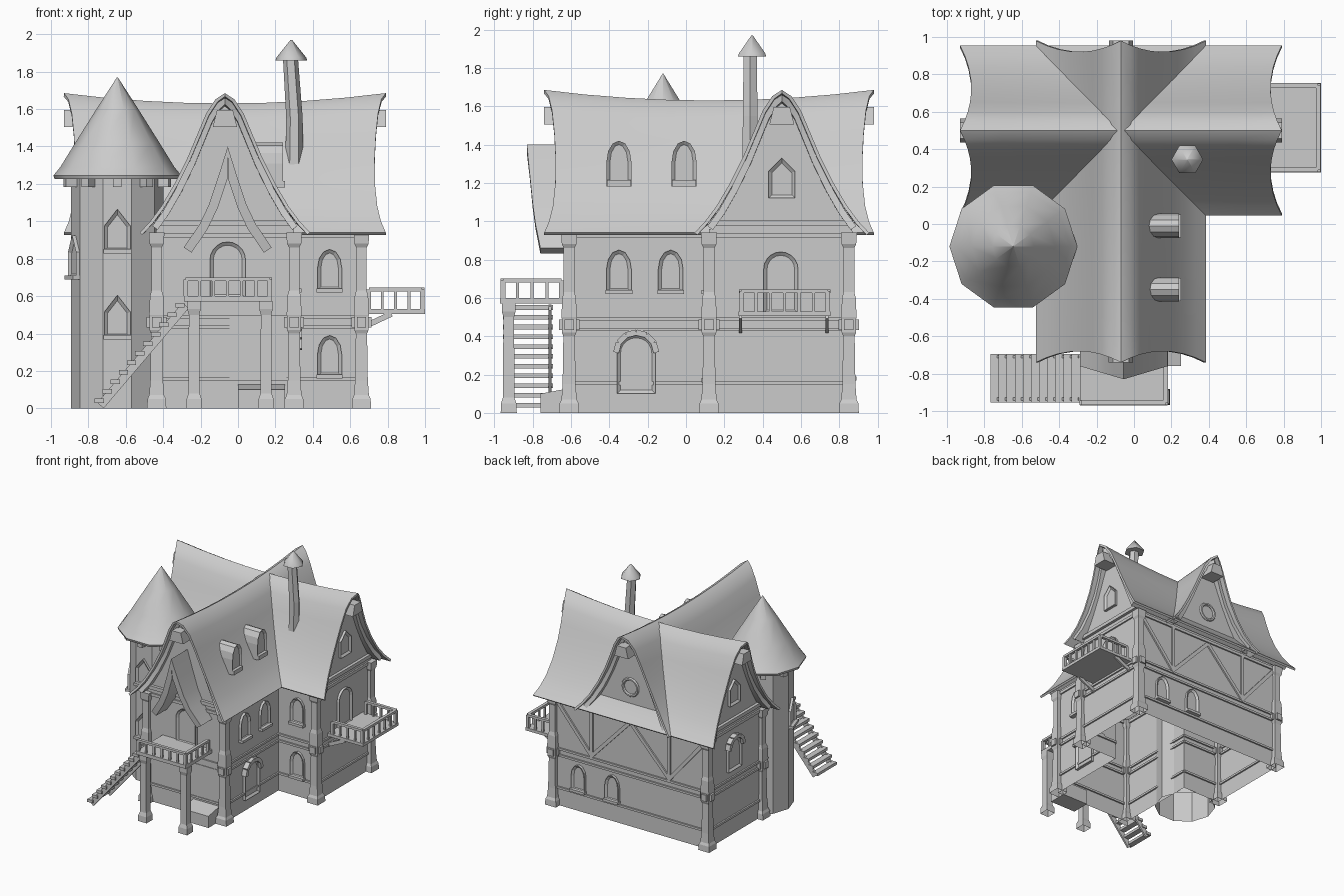
import bpy, bmesh
from math import pi, sin, cos, radians, sqrt
from mathutils import Matrix, Vector

cube = bpy.data.objects.get("Cube")
if cube:
    bpy.data.objects.remove(cube, do_unlink=True)

grey = bpy.data.materials.new("plain_grey")
grey.use_nodes = True
grey.diffuse_color = (0.6, 0.6, 0.6, 1)
grey.node_tree.nodes["Principled BSDF"].inputs["Base Color"].default_value = (0.6, 0.6, 0.6, 1)

# Wall planes
LEFT, WING_L, WING_R, RIGHT = -.80, -.435, .30, .66
FRONT, INNER, BACK = -.61, .12, .85


def finish(name, bm, matrix=None, normals=True):
    if matrix:
        bm.transform(matrix)
    if normals:
        bmesh.ops.recalc_face_normals(bm, faces=bm.faces)
    mesh = bpy.data.meshes.new(name)
    bm.to_mesh(mesh)
    bm.free()
    mesh.materials.append(grey)
    obj = bpy.data.objects.new(name, mesh)
    bpy.context.collection.objects.link(obj)
    return obj


def smooth(obj, angle=35):
    bpy.ops.object.select_all(action='DESELECT')
    obj.select_set(True)
    bpy.context.view_layer.objects.active = obj
    for mod in list(obj.modifiers):
        bpy.ops.object.modifier_apply(modifier=mod.name)
    bpy.ops.object.shade_smooth_by_angle(angle=radians(angle))


def beam(name, p, q, width, height):
    """Rectangular bar from p to q."""
    p, q = Vector(p), Vector(q)
    d = q - p
    bm = bmesh.new()
    bmesh.ops.create_cube(bm, size=1)
    rot = d.to_track_quat('X', 'Z').to_matrix().to_4x4()
    size = Matrix.Diagonal((d.length, width, height, 1))
    return finish(name, bm, Matrix.Translation((p + q) / 2) @ rot @ size)


def box(name, x0, x1, y0, y1, z0, z1):
    ym, zm = (y0 + y1) / 2, (z0 + z1) / 2
    return beam(name, (x0, ym, zm), (x1, ym, zm), y1 - y0, z1 - z0)


def loft(name, sections, sides, x, y, turn=0, bottom=True):
    """Stack of regular polygons given as (z, radius, x shift)."""
    bm = bmesh.new()
    rings = []
    for z, r, *shift in sections:
        sx = shift[0] if shift else 0
        rings.append([bm.verts.new((x + sx + r * cos(turn + 2 * pi * k / sides),
                                    y + r * sin(turn + 2 * pi * k / sides), z)) for k in range(sides)])
    for a, b in zip(rings, rings[1:]):
        for k in range(sides):
            n = (k + 1) % sides
            bm.faces.new((a[k], a[n], b[n], b[k]))
    bm.faces.new(rings[-1])
    if bottom:
        bm.faces.new(rings[0])
    return finish(name, bm)


def square_post(name, sections, x, y):
    loft(name, [(z, r * sqrt(2)) for z, r in sections], 4, x, y, turn=pi / 4, bottom=False)


def arch_panel(name, loc, ang, w, h, rise, segs, depth=0.022, frame=0.018, sill=False):
    """Framed, arched opening standing on a wall; ang turns it from the front."""
    place = Matrix.Translation(loc) @ Matrix.Rotation(radians(ang), 4, 'Z')
    bm = bmesh.new()
    pts = [(-w / 2, 0), (w / 2, 0)]
    pts += [(w / 2 * cos(pi * k / segs), h - rise + rise * sin(pi * k / segs)) for k in range(segs + 1)]
    face = bm.faces.new([bm.verts.new((u, 0, v)) for u, v in pts])
    out = bmesh.ops.extrude_face_region(bm, geom=[face])['geom']
    bmesh.ops.translate(bm, vec=(0, -depth, 0), verts=[g for g in out if isinstance(g, bmesh.types.BMVert)])
    front = [g for g in out if isinstance(g, bmesh.types.BMFace)]
    bmesh.ops.inset_region(bm, faces=front, thickness=frame, use_even_offset=True)
    bmesh.ops.translate(bm, vec=(0, min(depth - 0.005, 0.015), 0), verts=front[0].verts)
    finish(name, bm, place)
    if sill:
        beam(name + "_sill", place @ Vector((-w / 2 - 0.005, -0.015, 0)),
             place @ Vector((w / 2 + 0.005, -0.015, 0)), 0.05, 0.022)


def hood(name, loc, ang, r):
    """Heavy half-round moulding above an opening."""
    place = Matrix.Translation(loc) @ Matrix.Rotation(radians(ang), 4, 'Z')
    pts = [place @ Vector((r * cos(pi * k / 6), -0.02, r * sin(pi * k / 6))) for k in range(7)]
    for k in range(6):
        beam(f"{name}_{k}", pts[k], pts[k + 1], 0.045, 0.03)


def roof(name, centre, half, over, prof, lift, thick, turn):
    """Curved saddle roof swept along its ridge; over gives the overhang by slope position."""
    bm = bmesh.new()
    dmax, eave, top = prof[-1][0], prof[-1][1], prof[0][1]
    line = [(-d, z) for d, z in reversed(prof[1:])] + list(prof)
    grid = []
    for i in range(9):
        t = i / 4 - 1
        grid.append([bm.verts.new((t * (half + over(abs(d) / dmax)), d,
                                   z + lift * t * t * (z - eave) / (top - eave))) for d, z in line])
    for a, b in zip(grid, grid[1:]):
        for j in range(len(line) - 1):
            bm.faces.new((a[j], b[j], b[j + 1], a[j + 1]))
    obj = finish(name, bm, Matrix.Translation((*centre, 0)) @ Matrix.Rotation(radians(turn), 4, 'Z'), False)
    mod = obj.modifiers.new("thickness", 'SOLIDIFY')
    mod.thickness, mod.offset = thick, -1
    smooth(obj)


def railing(name, path, z, h):
    for n, (a, b) in enumerate(zip(path, path[1:])):
        a, b = Vector((*a, z)), Vector((*b, z))
        lift = Vector((0, 0, h))
        beam(f"{name}_rail_{n}", a + lift, b + lift, 0.026, 0.02)
        count = max(2, round((b - a).length / 0.075))
        for k in range(count + 1):
            p = a.lerp(b, k / count)
            w = 0.024 if k in (0, count) else 0.016
            beam(f"{name}_baluster_{n}_{k}", p, p + lift, w, w)


# Walls: T-shaped plan, open below
plan = [(WING_L, FRONT), (WING_R, FRONT), (WING_R, INNER), (RIGHT, INNER),
        (RIGHT, BACK), (LEFT, BACK), (LEFT, INNER), (WING_L, INNER)]
bm = bmesh.new()
low = [bm.verts.new((x, y, 0)) for x, y in plan]
high = [bm.verts.new((x, y, 0.96)) for x, y in plan]
for k in range(8):
    n = (k + 1) % 8
    bm.faces.new((low[k], low[n], high[n], high[k]))
    for z, h in ((.155, .018), (.435, .018), (.49, .018), (.925, .025)):
        beam(f"belt_{k}_{z}", (*plan[k], z), (*plan[n], z), 0.026, h)
finish("walls", bm)

# Corner posts
post = [(0, .052), (.05, .049), (.07, .040), (.15, .034), (.40, .030), (.42, .038), (.49, .038),
        (.50, .040), (.60, .036), (.63, .028), (.86, .028), (.88, .038), (.94, .042)]
for k in (0, 1, 3, 4, 5, 6):
    x, y = plan[k]
    square_post(f"corner_post_{k}", post, x, y)
    box(f"post_block_{k}", x - .054, x + .054, y - .025, y + .025, .432, .488)
    box(f"post_block_side_{k}", x - .025, x + .025, y - .054, y + .054, .432, .488)

# Crossing roofs with trim underneath
slope = [(0, 1.63), (.05, 1.60), (.10, 1.53), (.15, 1.42), (.20, 1.31),
         (.27, 1.18), (.34, 1.07), (.40, .995), (.455, .94)]
trim = [(d * .97, z - .02) for d, z in slope[:-1]]
flare = lambda s: .07 + .06 * (2 * s - 1) ** 2
wings = (("main", (-.07, .50), (RIGHT - LEFT) / 2, 0),
         ("cross", (-.07, (FRONT + BACK) / 2), (BACK - FRONT) / 2, 90))
for name, c, half, turn in wings:
    roof(name + "_roof", c, half, flare, slope, .055, .018, turn)
    roof(name + "_roof_trim", c, half, lambda s: flare(s) - .04, trim, .05, .035, turn)

    # Gables at both ends: wall, sill beam and ridge beam end
    for end, ang in (("near", turn + 90), ("far", turn - 90)):
        place = Matrix.Translation((*c, 0)) @ Matrix.Rotation(radians(ang), 4, 'Z')
        half_line = [(d, z - .01) for d, z in slope[:7]] + [(.37, .94)]
        bm = bmesh.new()
        bm.faces.new([bm.verts.new((d, -half, z)) for d, z in
                      [(-d, z) for d, z in reversed(half_line[1:])] + half_line])
        finish(f"{name}_{end}_gable", bm, place)
        beam(f"{name}_{end}_gable_beam", place @ Vector((-.38, -half, .99)), place @ Vector((.38, -half, .99)), .05, .03)
        ridge = beam(f"{name}_{end}_ridge_beam", place @ Vector((0, .05 - half, 1.55)),
                     place @ Vector((0, -.13 - half, 1.55)), .13, .09)
        for v in ridge.data.vertices:  # narrow the top under the ridge
            if v.co.z > 1.55:
                v.co.xy = v.co.xy + (place.inverted() @ v.co).x * -.35 * place.to_3x3().col[0].xy

# Timber bracing on the back wall
brace = [(.63, .90), (.30, .51), (-.07, .90), (-.44, .51), (-.77, .90)]
for k, (a, b) in enumerate(zip(brace, brace[1:])):
    beam(f"back_brace_{k}", (a[0], BACK, a[1]), (b[0], BACK, b[1]), .026, .03)
for x in (.30, -.44):
    beam(f"back_stud_{x}", (x, BACK, .49), (x, BACK, .94), .03, .026)

# Windows and doors
spots = [(.49, INNER, .17, 0), (.49, INNER, .63, 0), (WING_R, -.35, .63, 90), (WING_R, -.08, .63, 90),
         (.42, BACK, .18, 180), (.10, BACK, .18, 180)]
for k, (x, y, z, ang) in enumerate(spots):
    arch_panel(f"window_{k}", (x, y, z), ang, .13, .22, .10, 6, sill=True)
for k, (x, ang) in enumerate(((RIGHT, 90), (LEFT, 270))):
    arch_panel(f"gable_window_{k}", (x, .50, 1.12), ang, .14, .21, .07, 2)
arch_panel("front_door", (-.055, FRONT, .59), 0, .19, .30, .095, 10)
arch_panel("balcony_door", (RIGHT, .495, .52), 90, .18, .32, .09, 10)
arch_panel("side_door", (WING_R, -.26, .10), 90, .20, .31, .10, 10)
hood("side_door_hood", (WING_R, -.26, .315), 90, .105)
arch_panel("left_window", (LEFT, .50, .56), 270, .18, .27, .09, 10)
hood("left_window_hood", (LEFT, .50, .755), 270, .095)
box("front_wall_panel", -.045, .26, FRONT - .008, FRONT, .16, .48)
bpy.ops.mesh.primitive_torus_add(major_segments=20, minor_segments=6, major_radius=.07, minor_radius=.013,
                                 location=(-.07, BACK + .005, 1.2), rotation=(pi / 2, 0, 0))
ring = bpy.context.object
ring.name = "round_window"
ring.data.materials.append(grey)
smooth(ring)

# Dormers on the right slope
for k, y in enumerate((-.35, -.01)):
    arch_panel(f"dormer_{k}", (.05, y, 1.18), 90, .13, .24, .11, 6, depth=.19)
    box(f"dormer_sill_{k}", .19, .25, y - .062, y + .062, 1.18, 1.215)

# Round tower
tx, ty = -.645, -.12
loft("tower", [(0, .247), (1.24, .247)], 10, tx, ty, bottom=False)
smooth(loft("tower_roof", [(1.225, .24), (1.225, .335), (1.245, .342), (1.29, .305), (1.42, .225), (1.60, .112), (1.77, .002)],
            10, tx, ty), 40)
for k in range(10):
    a = k * pi / 5 + pi / 10
    beam(f"tower_bracket_{k}", (tx + .22 * cos(a), ty + .22 * sin(a), 1.205),
         (tx + .295 * cos(a), ty + .295 * sin(a), 1.205), .045, .045)
for k, (ang, z) in enumerate(((0, .38), (0, .84), (288, .70))):
    a = radians(ang - 90)
    arch_panel(f"tower_window_{k}", (tx + .233 * cos(a), ty + .233 * sin(a), z), ang, .14, .225, .09, 2, sill=True)

# Chimney
loft("chimney", [(1.28, .048, .01), (1.55, .044, .012), (1.88, .04, -.01)], 6, .29, .335)
smooth(loft("chimney_cap", [(1.86, .05), (1.86, .085), (1.875, .08), (1.97, .004)], 6, .285, .345), 62)

# Front landing with canopy, legs and stair
roof("canopy", (-.055, -.66), .02, lambda s: .15 - .07 * s,
     [(0, 1.40), (.05, 1.24), (.10, 1.09), (.15, .985), (.235, .86)], 0, .05, 90)
box("landing", -.29, .18, -.97, FRONT, .57, .60)
railing("landing", [(-.28, -.955), (.17, -.955), (.17, -.65)], .60, .09)
for x in (-.235, .15):
    square_post(f"landing_leg_{x}", ((0, .042), (.05, .040), (.08, .030), (.50, .028), (.53, .036), (.57, .036)), x, -.925)
for k in range(11):
    x, z = -.742 + .0432 * k, .04 + .051 * k
    box(f"stair_tread_{k}", x - .025, x + .025, -.955, -.695, z - .012, z + .012)
for y in (-.935, -.71):
    beam(f"stair_stringer_{y}", (-.735, y, .015), (-.28, y, .55), .015, .045)

# Cellar hatch with a sloping lid
hatch = box("cellar_hatch", 0, .25, -.76, -.60, 0, .13)
for v in hatch.data.vertices:
    if v.co.z > .1 and v.co.y < -.7:
        v.co.z = .10

# Side balcony
box("balcony_floor", RIGHT, 1.0, .275, .755, .505, .53)
railing("balcony", [(.70, .29), (.985, .29), (.985, .74), (.70, .74)], .53, .105)
for y in (.285, .735):
    beam(f"balcony_bracket_{y}", (RIGHT, y, .43), (.82, y, .505), .015, .03)
